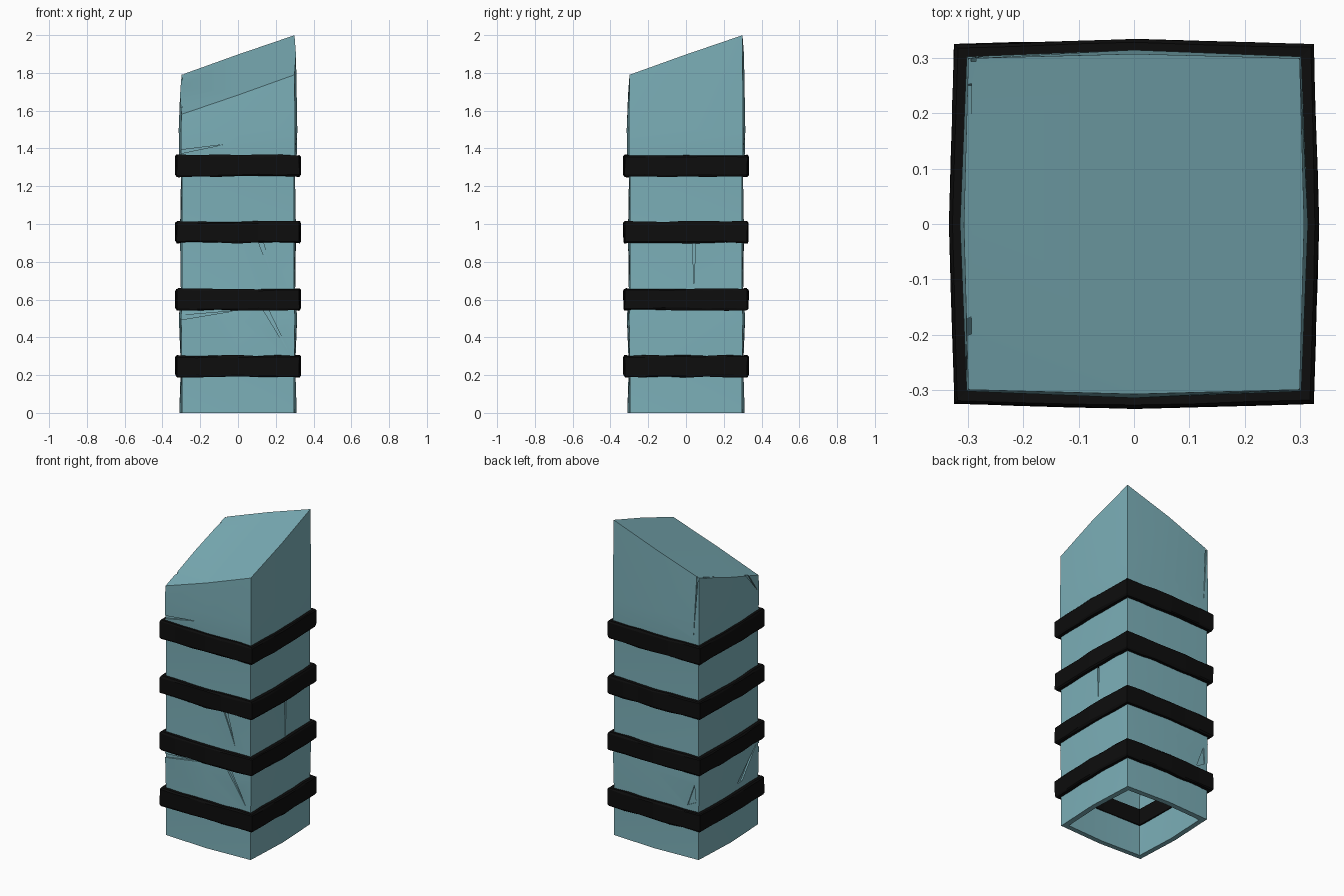
import bpy, bmesh, math, random
from mathutils import Matrix, Vector

if "Cube" in bpy.data.objects:
    bpy.data.objects.remove(bpy.data.objects["Cube"])

random.seed(4)


def material(name, rgb):
    m = bpy.data.materials.new(name)
    m.diffuse_color = (*rgb, 1)
    m.use_nodes = True
    m.node_tree.nodes["Principled BSDF"].inputs["Base Color"].default_value = m.diffuse_color
    return m


BLUE = material("weathered_blue", (0.20, 0.43, 0.48))
BLACK = material("black_band", (0.004, 0.004, 0.004))


def make_object(name, bm, mat):
    bmesh.ops.recalc_face_normals(bm, faces=bm.faces)
    me = bpy.data.meshes.new(name)
    bm.to_mesh(me)
    bm.free()
    me.materials.append(mat)
    ob = bpy.data.objects.new(name, me)
    bpy.context.collection.objects.link(ob)
    return ob


def square_ring(half, bow, n):
    """Points round a square whose sides bulge by bow, n segments per side."""
    pts = []
    for k in range(4):
        rot = Matrix.Rotation(k * math.pi / 2, 3, 'Z')
        for i in range(n):
            t = 2 * i / n - 1
            pts.append(rot @ Vector((half * t, -half - bow * (1 - abs(t)), 0)))
    return pts


def bridge(bm, a, b):
    n = len(a)
    for i in range(n):
        bm.faces.new((a[i], a[(i + 1) % n], b[(i + 1) % n], b[i]))


# Hollow post: slightly bulging rings, slanted cap, open underneath
levels = [(0, .297, .014), (.25, .297, .006), (.5, .301, .012), (.66, .297, .006),
          (.95, .297, .010), (1.25, .297, .005), (1.38, .302, .010),
          (1.5, .302, .012), (None, .299, .008)]
bm = bmesh.new()
rings = []
for z, half, bow in levels:
    ring = []
    for p in square_ring(half, bow, 2):
        p.z = 1.79 + 0.35 * (p.x + p.y) if z is None else z
        ring.append(bm.verts.new(p))
    rings.append(ring)
for a, b in zip(rings, rings[1:]):
    bridge(bm, a, b)
bm.faces.new(rings[-1])
post = make_object("post", bm, BLUE)
shell = post.modifiers.new("wall", 'SOLIDIFY')
shell.thickness = 0.032
shell.offset = -1
shell.use_even_offset = True

# Cracks and chips: shallow wedges per side (quarter turns from the front)
chips = [
    (0, (.11, .90), (.135, .90), (.19, .69)),
    (0, (.13, .55), (.16, .55), (.27, .32)),
    (0, (-.32, 1.39), (-.32, 1.37), (-.08, 1.42)),
    (0, (-.32, .515), (-.32, .49), (-.02, .54)),
    (1, (.035, .91), (.05, .91), (.042, .65)),
    (2, (.295, 1.80), (.285, 1.80), (.265, 1.40)),
    (2, (.22, .33), (.28, .36), (.27, .47)),
    (3, (.14, 1.66), (.17, 1.66), (.285, 1.49)),
    (3, (.08, .34), (.13, .34), (.28, .53)),
    (3, (-.29, 1.84), (-.25, 1.77), (.12, 1.655)),
]
bm = bmesh.new()
for turn, *tri in chips:
    rot = Matrix.Rotation(turn * math.pi / 2, 3, 'Z')
    outer, inner = ([bm.verts.new(rot @ Vector((u, -d, z))) for u, z in tri]
                    for d in (.35, .293))
    bridge(bm, outer, inner)
    bm.faces.new(outer)
    bm.faces.new(inner[::-1])
cutter = make_object("chip_cutter", bm, BLUE)
cutter.hide_render = True
cut = post.modifiers.new("chips", 'BOOLEAN')
cut.operation = 'DIFFERENCE'
cut.object = cutter
cut.solver = 'EXACT'

bpy.context.view_layer.objects.active = post
post.select_set(True)
for mod in ("wall", "chips"):
    bpy.ops.object.modifier_apply(modifier=mod)
bpy.data.objects.remove(cutter)
bpy.ops.object.shade_smooth_by_angle(angle=math.radians(30))

# Four rough black bands, passing through the wall to the inside
SECTION = [(.258, -.052), (.318, -.057), (.324, -.047),
           (.324, .047), (.318, .057), (.258, .052)]
for k, z in enumerate((.247, .601, .957, 1.308)):
    bm = bmesh.new()
    loops = []
    for half, dz in SECTION:
        loop = []
        rough = .004 if half > .3 else 0
        for p in square_ring(half, .009, 6):
            p.z = z + dz + random.uniform(-rough, rough)
            p.xy *= 1 + random.uniform(-rough, rough)
            loop.append(bm.verts.new(p))
        loops.append(loop)
    for a, b in zip(loops, loops[1:] + loops[:1]):
        bridge(bm, a, b)
    make_object(f"band_{k + 1}", bm, BLACK)
